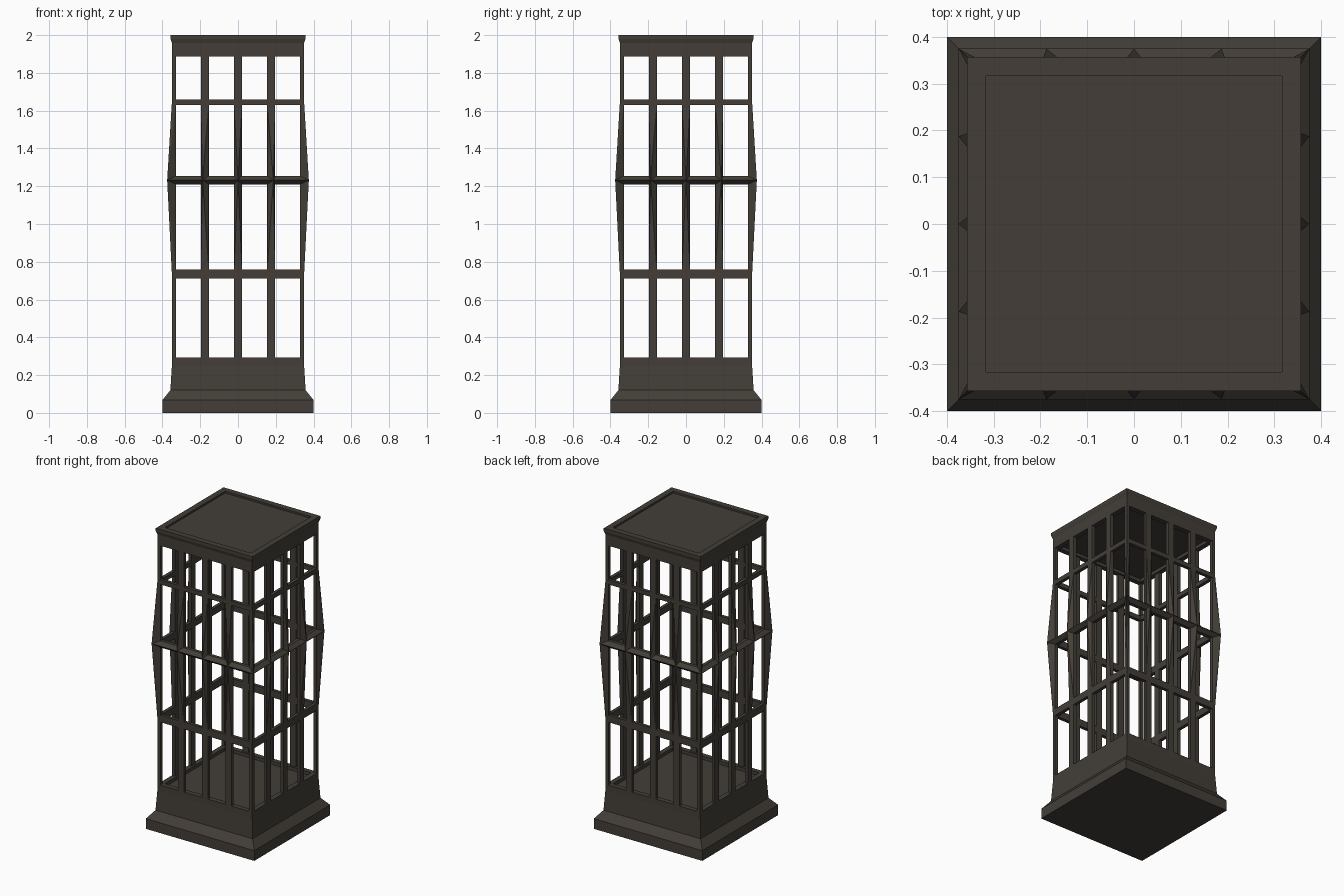
import bpy, bmesh
from math import pi
from mathutils import Matrix, Vector

if "Cube" in bpy.data.objects:
    bpy.data.objects.remove(bpy.data.objects["Cube"])

mat = bpy.data.materials.new("dark bronze")
mat.diffuse_color = (0.056, 0.048, 0.039, 1)
mat.use_nodes = True
mat.node_tree.nodes["Principled BSDF"].inputs["Base Color"].default_value = mat.diffuse_color


def finish(name, bm):
    bmesh.ops.recalc_face_normals(bm, faces=bm.faces)
    me = bpy.data.meshes.new(name)
    bm.to_mesh(me)
    bm.free()
    me.materials.append(mat)
    ob = bpy.data.objects.new(name, me)
    bpy.context.collection.objects.link(ob)
    return ob


def square_lathe(name, profile, closed=False):
    """Sweep a (half width, z) profile around a square; cap the ends if open."""
    bm = bmesh.new()
    rings = [[bm.verts.new((sx * h, sy * h, z))
              for sx, sy in ((-1, -1), (1, -1), (1, 1), (-1, 1))]
             for h, z in profile]
    pairs = list(zip(rings, rings[1:]))
    if closed:
        pairs.append((rings[-1], rings[0]))
    else:
        bm.faces.new(rings[0][::-1])
        bm.faces.new(rings[-1])
    for a, b in pairs:
        for i in range(4):
            j = (i + 1) % 4
            bm.faces.new((a[i], a[j], b[j], b[i]))
    return finish(name, bm)


def hull(name, points, turn):
    """Convex solid around points, turned about z by quarter turns."""
    bm = bmesh.new()
    rot = Matrix.Rotation(turn * pi / 2, 3, 'Z')
    for p in points:
        bm.verts.new(rot @ Vector(p))
    bmesh.ops.convex_hull(bm, input=bm.verts[:])
    bmesh.ops.dissolve_limit(bm, angle_limit=0.001, verts=bm.verts[:], edges=bm.edges[:])
    return finish(name, bm)


def box(x0, x1, y0, y1, z0, z1):
    return [(x, y, z) for x in (x0, x1) for y in (y0, y1) for z in (z0, z1)]


IN, OUT, RIDGE = 0.328, 0.35, 0.375
MID = 1.232           # height of the widest point
LOW, HIGH = 0.735, 1.645

# Flared plinth with shallow recessed floor
square_lathe("base", [(0.4, 0), (0.4, 0.068), (0.358, 0.12), (OUT, 0.25),
                      (OUT, 0.292), (0.317, 0.292), (0.317, 0.27)])
# Cap with lip, recessed lid and recessed ceiling
square_lathe("cap", [(0.317, 1.91), (0.317, 1.888), (OUT, 1.888), (OUT, 1.958),
                     (0.357, 1.98), (0.357, 2.0), (0.317, 2.0), (0.317, 1.988)])

# Horizontal rails, the middle one ridged
for name, z0, z1 in (("lower_rail", 0.711, 0.758), ("upper_rail", 1.63, 1.66)):
    square_lathe(name, [(IN, z0), (OUT, z0), (OUT, z1), (IN, z1)], True)
square_lathe("middle_rail", [(IN, 1.21), (OUT, 1.21), (RIDGE, MID),
                             (OUT, 1.254), (IN, 1.254)], True)

for t in range(4):
    # Corner post and its pointed outward fin
    hull("corner_post", box(IN, OUT, -OUT, -IN, 0.28, 1.9), t)
    hull("corner_fin", box(IN, OUT, -OUT, -IN, LOW, HIGH) + [(RIDGE, -RIDGE, MID)], t)
    # Upright bars with pyramid fins that lean outward
    for x in (-0.175, 0, 0.175):
        hull("upright_bar", box(x - 0.022, x + 0.022, -OUT, -IN, 0.28, 1.9), t)
        hull("upright_fin", [(x + s, -OUT + 0.002, z) for s in (-0.022, 0.022)
                             for z in (LOW, HIGH)]
             + [(x * RIDGE / OUT, -RIDGE, MID)], t)
